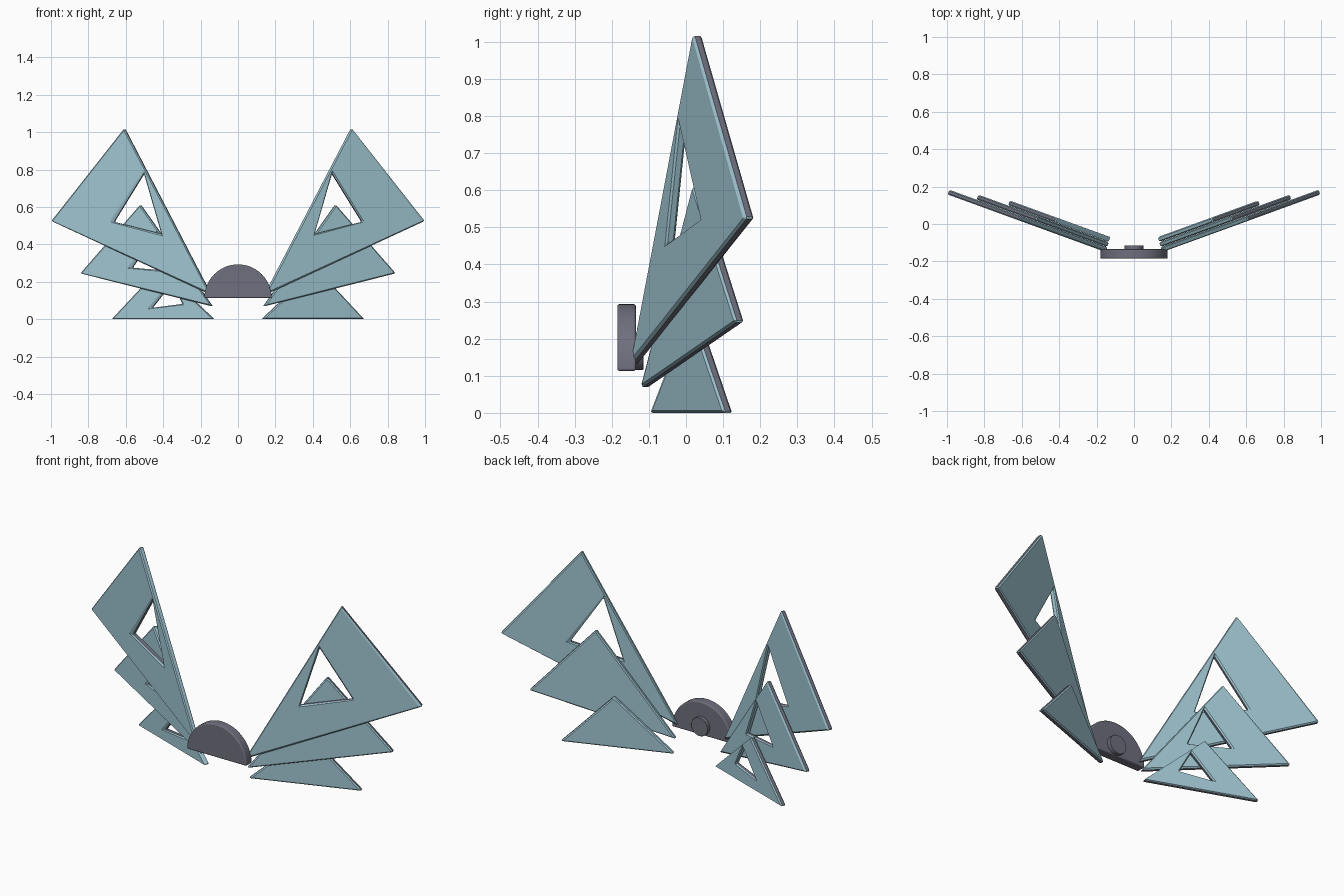
import bpy
import bmesh
import math
from mathutils import Vector

cube = bpy.data.objects.get("Cube")
if cube:
    bpy.data.objects.remove(cube, do_unlink=True)


def material(name, rgb):
    mat = bpy.data.materials.new(name)
    mat.use_nodes = True
    mat.diffuse_color = (*rgb, 1)
    mat.node_tree.nodes["Principled BSDF"].inputs["Base Color"].default_value = (*rgb, 1)
    return mat


BLUE = material("pale_blue", (0.35, 0.56, 0.64))
GREY = material("slate_grey", (0.16, 0.16, 0.21))

SWEEP = math.tan(math.radians(20))   # wings sweep backwards
THICK = 0.027
ROOT_Y = -0.205                      # front wing plane at x = 0


def finish(name, bm, mats, bevel, segments=1):
    bmesh.ops.recalc_face_normals(bm, faces=bm.faces)
    mesh = bpy.data.meshes.new(name)
    bm.to_mesh(mesh)
    bm.free()
    for mat in mats:
        mesh.materials.append(mat)
    obj = bpy.data.objects.new(name, mesh)
    bpy.context.collection.objects.link(obj)
    mod = obj.modifiers.new("edge_bevel", "BEVEL")
    mod.width = bevel
    mod.segments = segments
    mod.limit_method = "ANGLE"
    mod.material = 0
    return obj


# Triangular plate: corners are tip, outer, apex as (x, z)
def feather(name, side, layer, corners, hole):
    tip, outer, apex = (Vector(c) for c in corners)
    rings = [[tip, outer, apex]]
    if hole:
        # The opening keeps the same proportions in every plate
        rings.append([tip + (outer - tip) * a + (apex - tip) * b
                      for a, b in ((0.147, 0.30), (0.488, 0.222), (0.031, 0.717))])
    ang = math.radians(20)
    back = Vector((-math.sin(ang), math.cos(ang), 0)) * THICK
    bm = bmesh.new()
    front_rings, back_rings = [], []
    for ring in rings:
        pts = [Vector((p.x, ROOT_Y + p.x * SWEEP + layer * 0.03, p.y)) for p in ring]
        for target, shift in ((front_rings, Vector()), (back_rings, back)):
            moved = [p + shift for p in pts]
            target.append([bm.verts.new((side * p.x, p.y, p.z)) for p in moved])
    # Broad faces
    for layers in (front_rings, back_rings):
        if hole:
            o, h = layers
            for i in range(3):
                j = (i + 1) % 3
                bm.faces.new((o[i], o[j], h[j], h[i]))
        else:
            bm.faces.new(layers[0])
    # Rims: grey below and outside, blue on the long inner edge
    for f, b in zip(front_rings, back_rings):
        for i in range(3):
            j = (i + 1) % 3
            face = bm.faces.new((f[i], f[j], b[j], b[i]))
            face.material_index = 0 if i == 2 else 1
    finish(name, bm, (BLUE, GREY), 0.006)


PLATES = [
    ("upper", ((0.147, 0.13), (1.0, 0.525), (0.61, 1.02))),
    ("middle", ((0.14, 0.068), (0.845, 0.245), (0.525, 0.612))),
    ("lower", ((0.132, 0.0), (0.677, 0.0), (0.422, 0.273))),
]
for side, label in ((1, "left"), (-1, "right")):
    for layer, (level, corners) in enumerate(PLATES):
        # On the left wing only the upper plate is pierced
        feather(f"{label}_{level}_wing_plate", side, layer, corners,
                hole=(side < 0 or layer == 0))


# Hub parts: an outline in x and z, extruded along y
def extruded(name, outline, y0, y1, bevel):
    bm = bmesh.new()
    face = bm.faces.new([bm.verts.new((x, y0, z)) for x, z in outline])
    ext = bmesh.ops.extrude_face_region(bm, geom=[face])
    verts = [g for g in ext["geom"] if isinstance(g, bmesh.types.BMVert)]
    bmesh.ops.translate(bm, verts=verts, vec=(0, y1 - y0, 0))
    obj = finish(name, bm, (GREY,), bevel, 3)
    bpy.ops.object.select_all(action="DESELECT")
    obj.select_set(True)
    bpy.context.view_layer.objects.active = obj
    bpy.ops.object.shade_smooth_by_angle(angle=math.radians(35))


def arc(radius, z, sweep, count):
    return [(radius * math.cos(sweep * i / count), z + radius * math.sin(sweep * i / count))
            for i in range(count)]


half_disc = arc(0.18, 0.113, math.pi, 32) + [(-0.18, 0.113)]
extruded("half_disc_hub", half_disc, -0.185, -0.135, 0.006)
extruded("rear_peg", arc(0.05, 0.165, math.tau, 32), -0.14, -0.115, 0.002)
